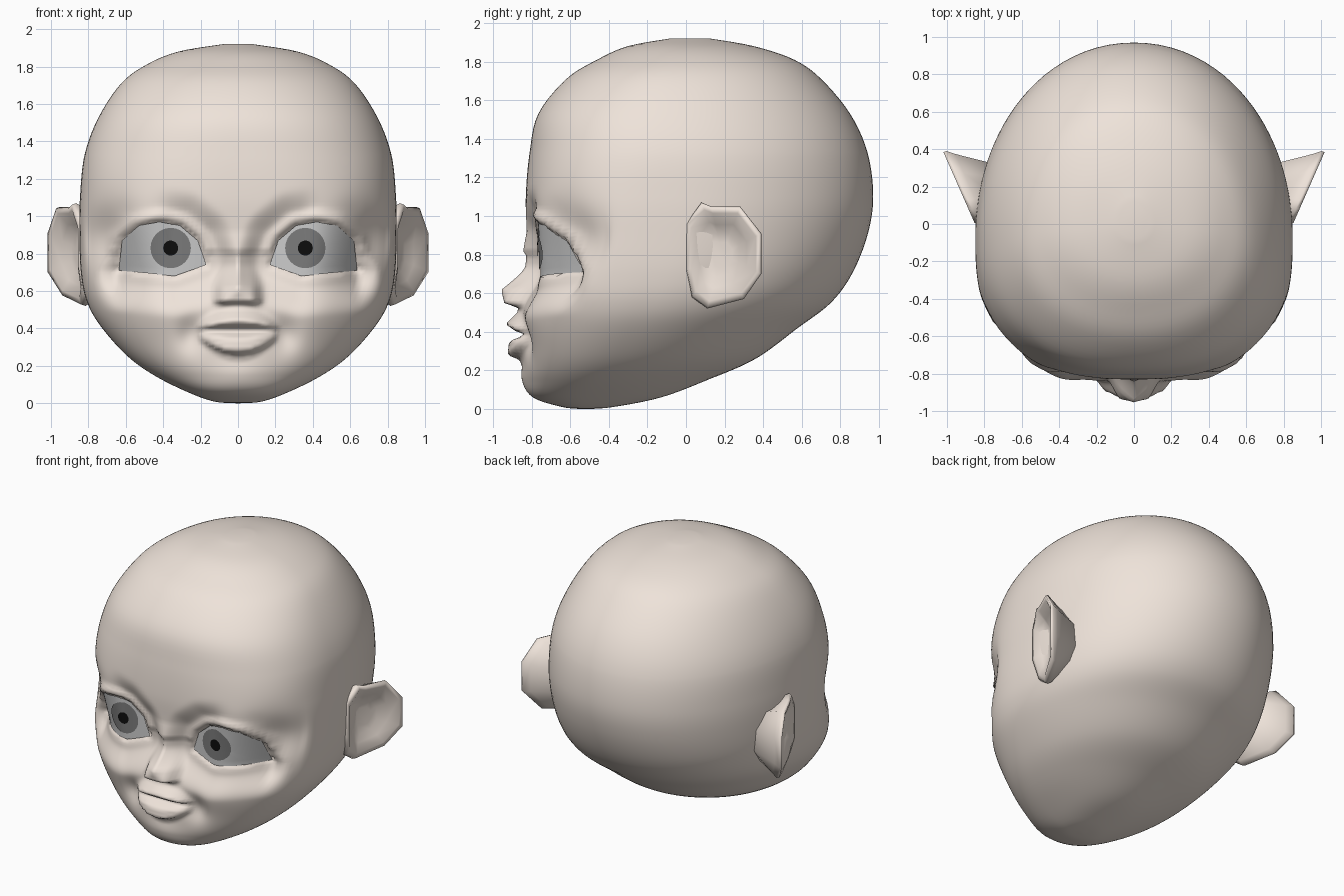
import bpy, bmesh, math
from mathutils import Vector, geometry

if "Cube" in bpy.data.objects:
    bpy.data.objects.remove(bpy.data.objects["Cube"])


def material(name, col):
    m = bpy.data.materials.new(name)
    m.diffuse_color = (*col, 1)
    m.use_nodes = True
    m.node_tree.nodes["Principled BSDF"].inputs["Base Color"].default_value = m.diffuse_color
    return m


SKIN = material("skin", (0.86, 0.77, 0.70))
WHITE = material("eye_white", (0.52, 0.53, 0.54))
IRIS = material("iris_grey", (0.20, 0.20, 0.20))
BLACK = material("pupil_black", (0.004, 0.004, 0.004))


def loft(name, rings, mat, cap_start=True, front=False):
    """Skin a list of closed rings and cap the ends."""
    bm = bmesh.new()
    vs = [[bm.verts.new(p) for p in r] for r in rings]
    n = len(rings[0])
    for a, b in zip(vs, vs[1:]):
        for i in range(n):
            j = (i + 1) % n
            bm.faces.new((a[i], a[j], b[j], b[i]))
    if cap_start:
        bm.faces.new(vs[0])
    bm.faces.new(vs[-1])
    bmesh.ops.recalc_face_normals(bm, faces=bm.faces)
    if front:
        bm.normal_update()
        if sum(f.normal.y for f in bm.faces) > 0:
            bmesh.ops.reverse_faces(bm, faces=bm.faces)
    me = bpy.data.meshes.new(name)
    bm.to_mesh(me)
    bm.free()
    me.materials.append(mat)
    me.shade_smooth()
    ob = bpy.data.objects.new(name, me)
    bpy.context.collection.objects.link(ob)
    return ob


def smooth(t):
    t = min(1, max(0, t))
    return t * t * (3 - 2 * t)


def table(pts, z):
    """Piecewise lookup in an ascending (z, value) table."""
    for (a, u), (b, v) in zip(pts, pts[1:]):
        if a <= z <= b:
            return u + (v - u) * (z - a) / (b - a)
    return 0.0


def gauss(x, z, cx, cz, rx, rz):
    return math.exp(-((x - cx) / rx) ** 2 - ((z - cz) / rz) ** 2)


# Eye opening and the curved surface it lies on
EYE = [(.17, .74), (.215, .87), (.31, .95), (.42, .97), (.53, .95),
       (.62, .87), (.637, .71), (.48, .695), (.34, .68)]


def eye_y(x, z):
    x, z = min(x, .64), min(.97, max(.68, z))
    u = x - .36
    if u < 0:
        return -.755 + .5 * u * u
    return -.755 + 3 * u * u - 1.5 * u * max(0, z - .71)


def eye_distance(x, z):
    p, best, inside = Vector((x, z)), 9, False
    for i, a in enumerate(EYE):
        b = EYE[(i + 1) % len(EYE)]
        q, t = geometry.intersect_point_line(p, Vector(a), Vector(b))
        q = Vector(a).lerp(Vector(b), min(1, max(0, t)))
        best = min(best, (p - q).length)
        if (a[1] > z) != (b[1] > z) and x < a[0] + (z - a[1]) * (b[0] - a[0]) / (b[1] - a[1]):
            inside = not inside
    return -best if inside else best


NOSE = [(.50, 0), (.525, -.02), (.55, -.10), (.62, -.125), (.67, -.085), (.73, -.035), (.92, 0)]
LIPS = [(.22, 0), (.255, -.015), (.28, -.078), (.35, -.07), (.385, .015),
        (.405, -.04), (.44, -.09), (.52, -.012), (.56, 0)]


def face_y(x, y, z):
    """Push a front point into nose, lips, cheeks and eye sockets."""
    x = abs(x)
    # cheeks, mouth corners, chin, hollow temples
    y -= .035 * gauss(x, z, .40, .50, .16, .14)
    y += .04 * gauss(x, z, .25, .37, .07, .09)
    y -= .02 * gauss(x, z, 0, .14, .15, .08)
    y += .09 * gauss(x, z, .71, .88, .12, .17)
    # nose, wider at the tip
    k = smooth((z - .62) / .22)
    y += table(NOSE, z) * (1 - smooth((x - .07 + .03 * k) / .08))
    # lips, tapering to the corners
    if x < .21:
        zz = .385 + (z - .385) / max(.3, 1 - (x / .25) ** 2)
        y += table(LIPS, zz) * (1 - (x / .21) ** 2) ** .6
    # eye sockets and lids
    if .4 < z < 1.25 and x < .88:
        d, e = eye_distance(x, z), eye_y(x, z)
        if d < 0:
            return e + .025
        y += (1 - smooth(d / (.2 if z > .8 else .23))) * max(0, e - y)
        y -= (.025 if z > .8 else .006) * math.exp(-((d - .035) / .025) ** 2)
    return y


# Skull sections: z, front y, back y, half width, front squareness
SECTIONS = [(0, -.53, -.51, .01, 2), (.01, -.64, -.38, .13, 2.1), (.06, -.785, -.13, .27, 2.2),
            (.15, -.83, .11, .45, 2.2), (.26, -.845, .36, .60, 2.3), (.42, -.845, .58, .74, 2.4),
            (.55, -.84, .75, .81, 2.55), (.70, -.83, .86, .84, 2.65), (.90, -.825, .94, .848, 2.7),
            (1.10, -.83, .97, .845, 2.65), (1.33, -.81, .94, .82, 2.45), (1.53, -.765, .85, .745, 2.3),
            (1.71, -.62, .70, .625, 2.15), (1.81, -.46, .56, .49, 2.1), (1.88, -.30, .35, .32, 2),
            (1.92, -.08, .12, .08, 2)]


def spline(i, t):
    g = [SECTIONS[min(len(SECTIONS) - 1, max(0, i + k))] for k in (-1, 0, 1, 2)]
    return [b + .5 * t * (c - a + t * (2 * a - 5 * b + 4 * c - d + t * (3 * (b - c) + d - a)))
            for a, b, c, d in zip(*g)]


def skull_ring(z, f, b, w, n, count=144):
    z = min(1.92, max(0, z))
    w = max(w, .005)
    yc = f + (b - f) * .42
    ring = []
    for i in range(count):
        u = 2 * i / count - 1
        ang = math.copysign(math.pi * (.5 * abs(u) + .5 * u * u), u)
        s, c = math.sin(ang), -math.cos(ang)
        e, depth = (n, yc - f) if c < 0 else (2.05, b - yc)
        r = (abs(s / w) ** e + abs(c / depth) ** e) ** (-1 / e)
        x, y = r * s, yc + r * c
        if c < -.3 and .03 < z < 1.4:
            y += (face_y(x, y, z) - y) * smooth((-c - .3) / .15)
        ring.append((x, y, z))
    return ring


rings = []
for i in range(len(SECTIONS) - 1):
    steps = 10 if 3 <= i <= 9 else 5
    rings += [skull_ring(*spline(i, k / steps)) for k in range(steps)]
rings.append(skull_ring(*SECTIONS[-1]))
loft("head", rings, SKIN)


# Eyes: patches on the curved eye surface
def patch(name, side, outline, cx, cz, lift, mat):
    rs = []
    for k in range(8, 0, -1):
        s = k / 8
        pts = [(cx + (x - cx) * s, cz + (z - cz) * s) for x, z in outline]
        rs.append([(side * x, eye_y(x, z) - lift, z) for x, z in pts])
    loft(name, rs, mat, cap_start=False, front=True)


def circle(cx, cz, r):
    return [(cx + r * math.cos(math.tau * i / 24), cz + r * math.sin(math.tau * i / 24)) for i in range(24)]


fine = []
for (x0, z0), (x1, z1) in zip(EYE, EYE[1:] + EYE[:1]):
    fine += [(x0 + (x1 - x0) * k / 4, z0 + (z1 - z0) * k / 4) for k in range(4)]

# Ears: cupped plates with a rolled rim, flaring backwards
EAR = [(0, .72), (0, .96), (.08, 1.07), (.13, 1.05), (.28, 1.05), (.39, .91),
       (.39, .70), (.30, .57), (.11, .52), (.03, .58)]
EAR_RINGS = [(.92, -.06), (1, -.02), (.97, 0), (.86, -.005), (.62, -.05), (.42, -.08), (.25, -.085)]


def ear_ring(side, scale, lift, fixed=None):
    ring = []
    for y, z in EAR:
        y, z = .19 + (y - .19) * scale, .80 + (z - .80) * scale
        x = .85 + .44 * y + .4 * min(0, z - .68)
        ring.append((side * (fixed or x + lift), y, z))
    return ring


for side, tag in ((-1, "left"), (1, "right")):
    patch("eye_white_" + tag, side, fine, .41, .83, 0, WHITE)
    patch("iris_" + tag, side, circle(.36, .83, .108), .36, .83, .006, IRIS)
    patch("pupil_" + tag, side, circle(.36, .83, .04), .36, .83, .012, BLACK)
    loft("ear_" + tag, [ear_ring(side, .65, 0, .74)] + [ear_ring(side, *r) for r in EAR_RINGS], SKIN)
